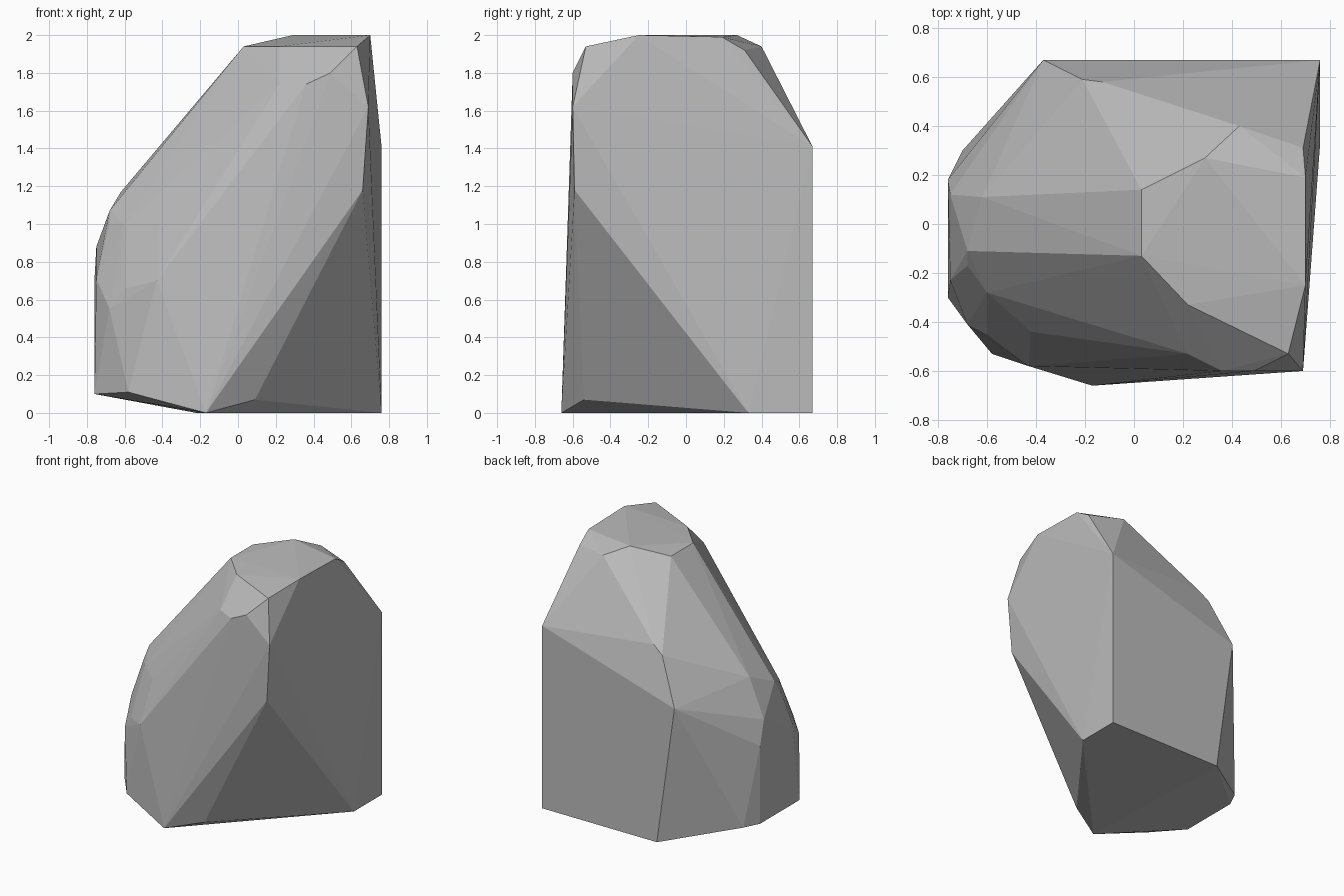
import bpy
import bmesh
from mathutils import Vector

default_cube = bpy.data.objects.get("Cube")
if default_cube:
    bpy.data.objects.remove(default_cube, do_unlink=True)


def flat_material(name, colour):
    """Make one plain material that shows in the viewport and in renders."""
    material = bpy.data.materials.new(name)
    material.use_nodes = True
    material.diffuse_color = colour
    shader = next(n for n in material.node_tree.nodes if n.type == "BSDF_PRINCIPLED")
    shader.inputs["Base Color"].default_value = colour
    shader.inputs["Roughness"].default_value = 0.9
    return material


def faceted_stone(name, rings, material):
    """Wrap a convex faceted skin around rings of corner points in hundredths."""
    mesh = bpy.data.meshes.new(name)
    bm = bmesh.new()
    for ring in rings:
        for corner in ring:
            bm.verts.new(Vector(corner) / 100)
    hull = bmesh.ops.convex_hull(bm, input=bm.verts)
    spare = [v for v in hull["geom_interior"] if isinstance(v, bmesh.types.BMVert)]
    bmesh.ops.delete(bm, geom=spare, context="VERTS")
    bmesh.ops.recalc_face_normals(bm, faces=bm.faces)
    for face in bm.faces:
        face.smooth = False
    bm.to_mesh(mesh)
    bm.free()
    mesh.materials.append(material)
    stone = bpy.data.objects.new(name, mesh)
    bpy.context.scene.collection.objects.link(stone)
    return stone


# Ground contact and the chipped rim just above it
base = [(-17, -66, 0), (76, 33, 0), (76, 67, 0), (-22, 67, 0)]
lower_rim = [(9, -54, 7), (-58, -53, 11), (-76, -30, 10), (-76, 18, 10), (-70, 30, 10)]

# Bulging low side of the stone
waist = [(-68, -41, 55), (-60, -45, 66), (-43, -58, 70),
         (-75, -23, 71), (-76, 18, 70), (-75, 12, 88)]

# Break where the long slope begins, and the back edge
shoulder = [(-68, -17, 100), (-60, -28, 100), (-42, -44, 100), (-68, -11, 107),
            (-62, 11, 117), (-37, 67, 107), (-21, 59, 141), (-13, 58, 147)]

# Steep side wall and the small chamfers near its top
wall = [(66, -59, 118), (69, -60, 162), (76, 67, 141)]
upper_chamfer = [(22, -53, 174), (36, -60, 174), (49, -60, 180)]

# Nearly level crown
crown = [(63, -53, 194), (22, -33, 194), (3, -13, 194), (3, 14, 194), (43, 40, 194),
         (29, 27, 200), (70, -25, 200), (70, 19, 199), (69, 31, 192)]

stone_grey = flat_material("stone grey", (0.50, 0.50, 0.50, 1.0))
faceted_stone("boulder", [base, lower_rim, waist, shoulder, wall, upper_chamfer, crown],
              stone_grey)
